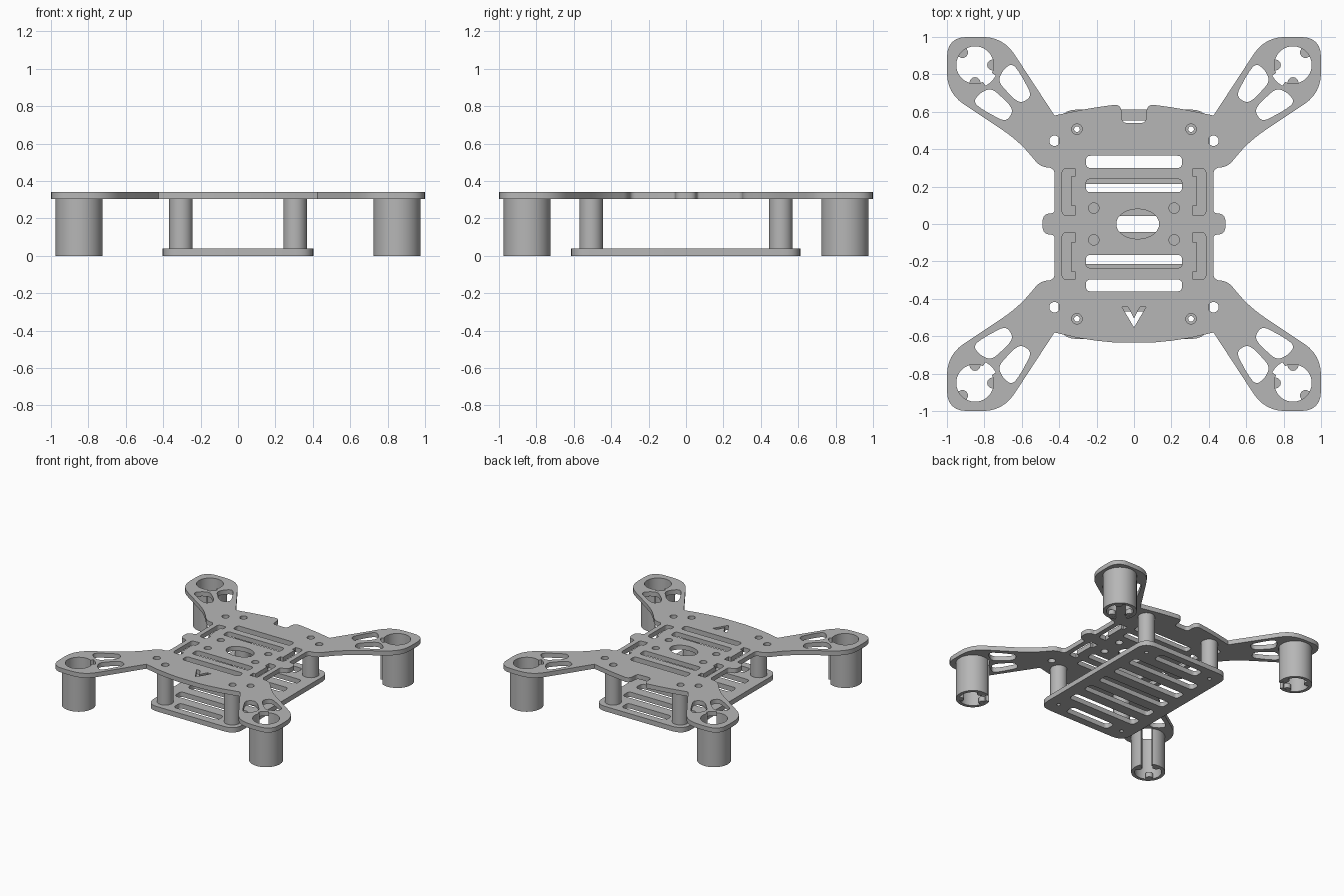
import bpy, bmesh
from math import cos, sin, pi, radians
from mathutils import Vector

cube = bpy.data.objects.get("Cube")
if cube:
    bpy.data.objects.remove(cube, do_unlink=True)

grey = bpy.data.materials.new("plain_grey")
grey.use_nodes = True
grey.diffuse_color = (0.47, 0.47, 0.47, 1)
grey.node_tree.nodes["Principled BSDF"].inputs["Base Color"].default_value = grey.diffuse_color

CORNERS = [(1, 1), (-1, 1), (-1, -1), (1, -1)]


def rounded(points, steps=6):
    """Round each (x, y, reach) corner of a closed outline."""
    out = []
    for i, (x, y, r) in enumerate(points):
        p = Vector((x, y))
        if not r:
            out.append((x, y))
            continue
        a = Vector(points[i - 1][:2]) - p
        b = Vector(points[(i + 1) % len(points)][:2]) - p
        a *= min(r / a.length, 0.49)
        b *= min(r / b.length, 0.49)
        for k in range(steps + 1):
            t = k / steps
            out.append(tuple(p + a * (1 - t) ** 2 + b * t ** 2))
    return out


def box(x0, x1, y0, y1, r):
    return rounded([(x0, y0, r), (x1, y0, r), (x1, y1, r), (x0, y1, r)])


def circle(x, y, rx, ry=None, n=28):
    ry = ry or rx
    return [(x + rx * cos(2 * pi * k / n), y + ry * sin(2 * pi * k / n)) for k in range(n)]


def arc(x, y, r, start, end, n=40):
    angles = [radians(start + (end - start) * k / n) for k in range(n + 1)]
    return [(x + r * cos(a), y + r * sin(a)) for a in angles]


def flip(points, sx, sy):
    return [(p[0] * sx, p[1] * sy, *p[2:]) for p in points]


def slab(name, loops, z0, z1):
    """Extrude a filled outline; the inner loops become holes."""
    curve = bpy.data.curves.new(name, "CURVE")
    curve.dimensions = "2D"
    curve.fill_mode = "BOTH"
    curve.extrude = (z1 - z0) / 2
    for loop in loops:
        spline = curve.splines.new("POLY")
        spline.points.add(len(loop) - 1)
        for point, co in zip(spline.points, loop):
            point.co = (co[0], co[1], 0, 1)
        spline.use_cyclic_u = True
    ob = bpy.data.objects.new(name, curve)
    bpy.context.collection.objects.link(ob)
    ob.location.z = (z0 + z1) / 2
    bpy.ops.object.select_all(action="DESELECT")
    ob.select_set(True)
    bpy.context.view_layer.objects.active = ob
    bpy.ops.object.convert(target="MESH")
    ob = bpy.context.view_layer.objects.active
    bm = bmesh.new()
    bm.from_mesh(ob.data)
    bmesh.ops.remove_doubles(bm, verts=bm.verts, dist=0.0001)
    bmesh.ops.recalc_face_normals(bm, faces=bm.faces)
    bm.to_mesh(ob.data)
    bm.free()
    ob.data.materials.clear()
    ob.data.materials.append(grey)
    bpy.ops.object.shade_smooth_by_angle(angle=radians(30))
    return ob


# Top plate outline: one arm, mirrored, with a curved front and a notched back
arm = [(.49, .05, .045), (.425, .06, .015), (.425, .3, .035), (.5, .305, .04),
       (.62, .447, .1), (1, .7, .11), (1, 1, .11), (.7, 1, .11), (.425, .58, 0)]
back = [(.25, .617, .1), (.085, .64, .025), (.065, .61, .02), (.065, .54, .03)]
front = [(.3, .609, 0), (.2, .624, 0), (.1, .634, 0)]
right_side = flip((arm + front)[::-1], 1, -1) + arm + back
outline = rounded(right_side + flip(right_side[::-1], -1, 1))

# Top plate openings
loops = [outline, circle(.02, 0, .115, .08)]
for y0, y1 in [(.3, .365), (.17, .24), (-.235, -.165), (-.36, -.297)]:
    loops.append(box(-.257, .257, y0, y1, .025))
strap_slot = [(.315, .045, 0), (.385, .045, .03), (.385, .297, .03), (.315, .297, 0),
              (.315, .255, 0), (.337, .255, 0), (.337, .1, 0), (.315, .1, 0)]
arm_slot = [(.65, .86, .035), (.605, .8, .05), (.545, .685, .04), (.6, .645, .04),
            (.645, .67, .03), (.73, .765, .04), (.695, .83, .03)]
for sx, sy in CORNERS:
    loops.append(rounded(flip(strap_slot, sx, sy)))
    loops.append(rounded(flip(arm_slot, sx, sy)))
    loops.append(rounded(flip([(y, x, r) for x, y, r in arm_slot], sx, sy)))
    motor_hole = arc(.85, .85, .1, -115, 205) + arc(.85, .85, .124, 207, 243, 8)
    loops.append(flip(motor_hole, sx, sy))
    loops.append(circle(.215 * sx, .085 * sy, .028))
    loops.append(circle(.305 * sx, .507 * sy, .028))
    loops.append(circle(.425 * sx, .445 * sy, .028))
# Direction arrow cut near the front edge
loops.append([(-.065, -.443), (-.032, -.443), (0, -.505), (.032, -.443), (.065, -.443), (0, -.553)])
slab("top_plate", loops, .305, .342)

# Bottom plate with a ladder of slots
loops = [box(-.403, .403, -.615, .612, .1)]
for k in range(-3, 4):
    half = .2 if abs(k) == 3 else .31
    loops.append(box(-half, half, k * .17 - .043, k * .17 + .043, .03))
for sx, sy in CORNERS:
    loops.append(circle(.305 * sx, .507 * sy, .015))
slab("bottom_plate", loops, 0, .04)

for sx, sy in CORNERS:
    side = ("back" if sy > 0 else "front") + ("_left" if sx > 0 else "_right")
    # Standoff post between the plates
    x, y = .305 * sx, .507 * sy
    slab(side + "_standoff", [circle(x, y, .063), circle(x, y, .015)], .04, .305)
    # Motor cup: a tube split open on the inward side
    cup = arc(.85, .85, .126, -115, 205) + arc(.85, .85, .1, 205, -115)
    slab(side + "_motor_cup", [flip(cup, sx, sy)], 0, .305)
    # Small retaining tabs at the foot of the cup
    for angle in (45, 180, 270):
        a = radians(angle)
        tab = circle(.85 + .094 * cos(a), .85 + .094 * sin(a), .029, n=20)
        slab(f"{side}_cup_tab_{angle}", [flip(tab, sx, sy)], 0.001, .04)
